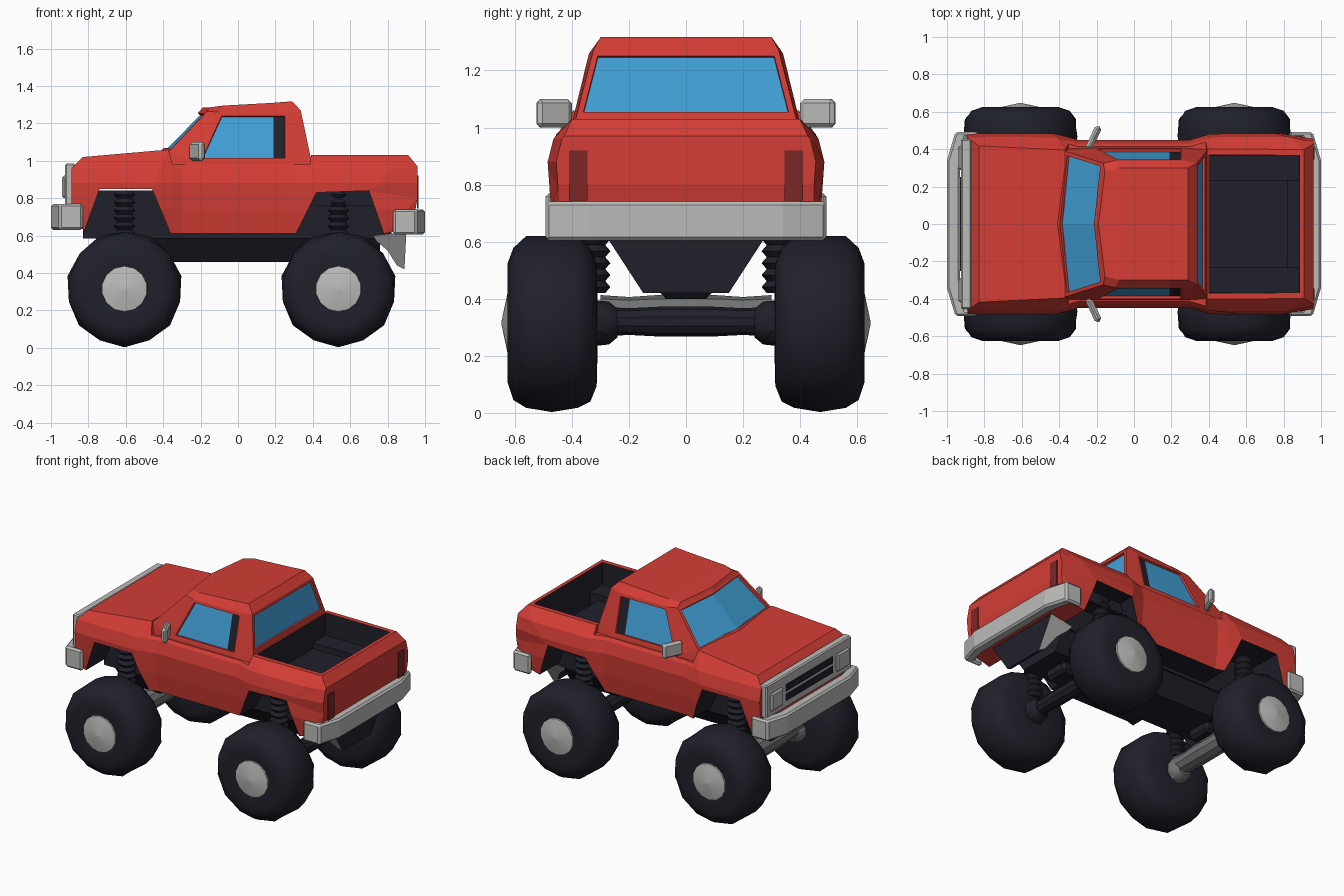
import bpy, bmesh, math
from mathutils import Vector

if "Cube" in bpy.data.objects:
    bpy.data.objects.remove(bpy.data.objects["Cube"])


def material(name, rgb):
    m = bpy.data.materials.new(name)
    m.use_nodes = True
    m.diffuse_color = (*rgb, 1)
    m.node_tree.nodes["Principled BSDF"].inputs["Base Color"].default_value = (*rgb, 1)
    return m


RED = material("red_paint", (0.66, 0.047, 0.036))
DARK = material("dark_rubber", (0.0145, 0.0145, 0.024))
BLUE = material("blue_glass", (0.052, 0.35, 0.68))
SILVER = material("light_grey_metal", (0.5, 0.5, 0.49))
STEEL = material("mid_grey_steel", (0.16, 0.17, 0.17))
LAMP = material("dark_red_lamp", (0.2, 0.02, 0.02))


def finish(name, bm, mats, smooth=None, bevel=0):
    bmesh.ops.recalc_face_normals(bm, faces=bm.faces)
    me = bpy.data.meshes.new(name)
    bm.to_mesh(me)
    bm.free()
    for m in mats:
        me.materials.append(m)
    ob = bpy.data.objects.new(name, me)
    bpy.context.collection.objects.link(ob)
    if bevel:
        mod = ob.modifiers.new("bevel", "BEVEL")
        mod.width, mod.segments = bevel, 1
    if smooth:
        bpy.ops.object.select_all(action="DESELECT")
        ob.select_set(True)
        bpy.context.view_layer.objects.active = ob
        bpy.ops.object.shade_smooth_by_angle(angle=math.radians(smooth))
    return ob


def prism(points, to3d, a, b):
    """Extrude a closed 2D outline between two offsets."""
    bm = bmesh.new()
    f = bm.faces.new([bm.verts.new(to3d(p, a)) for p in points])
    new = bmesh.ops.extrude_face_region(bm, geom=[f])["geom"]
    move = Vector(to3d((0, 0), b)) - Vector(to3d((0, 0), a))
    bmesh.ops.translate(bm, vec=move, verts=[v for v in new if isinstance(v, bmesh.types.BMVert)])
    if not f.is_valid or len([g for g in bm.faces if len(g.verts) == len(points)]) < 2:
        bm.faces.new([v for v in bm.verts][:len(points)])
    return bm


def side(p, y):
    return (p[0], y, p[1])


def plan(p, z):
    return (p[0], p[1], z)


def box(name, x, y, z, mat, bevel=0):
    pts = [(x[0], y[0]), (x[1], y[0]), (x[1], y[1]), (x[0], y[1])]
    return finish(name, prism(pts, plan, *z), [mat], bevel=bevel)


def lathe(name, profile, segs, place, mat, smooth, bump=0):
    """Revolve (offset, radius) pairs; place maps offset and circle coords to 3D."""
    bm = bmesh.new()
    rings = []
    for k, (h, r) in enumerate(profile):
        ring = []
        for i in range(segs):
            t = math.tau * i / segs
            rr = r * (1 - bump * ((i + k) % 2)) if r > 0.25 else r
            ring.append(bm.verts.new(place(h, rr * math.sin(t), -rr * math.cos(t))))
        rings.append(ring)
    for lo, hi in zip(rings, rings[1:]):
        for i in range(segs):
            j = (i + 1) % segs
            bm.faces.new((lo[i], lo[j], hi[j], hi[i]))
    bm.faces.new(rings[0])
    bm.faces.new(rings[-1])
    return finish(name, bm, [mat], smooth)


def lerp_table(table, t):
    if t <= table[0][0]:
        return table[0][1]
    for (a, u), (b, v) in zip(table, table[1:]):
        if t <= b:
            return u + (v - u) * (t - a) / (b - a)
    return table[-1][1]


# Lower body: side outline given a curved width, with a sunken cargo bed
outline = [(-.89, .66), (-.82, .63), (-.74, .85), (-.46, .85), (-.36, .61), (.31, .61),
           (.42, .83), (.70, .84), (.78, .61), (.93, .64), (.96, .80), (.96, .97),
           (.91, 1.03), (.39, 1.03), (.385, .98), (-.35, .98), (-.37, 1.06), (-.83, 1.02), (-.89, .96)]
WIDTH = [(.6, .455), (.74, .475), (.88, .485), (.96, .465), (1.03, .41)]


def half_width(x, z):
    waist = 0.035 * min(1, max(0, (0.42 - abs(x)) / 0.12))
    nose = 0.03 * min(1, max(0, (abs(x) - 0.88) / 0.08))
    return lerp_table(WIDTH, z) - waist - nose


bm = prism(outline, side, -1, 1)
bmesh.ops.triangulate(bm, faces=[f for f in bm.faces if len(f.verts) > 4])
cuts = [((0, 0, z), (0, 0, 1)) for z in (.74, .88, .96)] + [((x, 0, 0), (1, 0, 0)) for x in (-.3, .3, .88)]
for co, no in cuts[:5]:
    bmesh.ops.bisect_plane(bm, geom=bm.verts[:] + bm.edges[:] + bm.faces[:], plane_co=co, plane_no=no)
for v in bm.verts:
    v.co.y *= half_width(v.co.x, v.co.z)
bmesh.ops.recalc_face_normals(bm, faces=bm.faces)
bm.normal_update()
for f in bm.faces:
    c = f.calc_center_median()
    if abs(f.normal.y) < 0.5 and c.z < 0.86 and -0.84 < c.x < 0.82:
        f.material_index = 1
deck = max((f for f in bm.faces if f.normal.z > 0.9 and f.calc_center_median().x > 0.4),
           key=lambda f: f.calc_area())
bmesh.ops.inset_region(bm, faces=[deck], thickness=0.045)
for v in deck.verts:
    v.co.x = 0.40 if v.co.x < 0.6 else 0.885
walls = bmesh.ops.inset_region(bm, faces=[deck], thickness=0.004)["faces"]
for f in walls + [deck]:
    f.material_index = 1
for v in deck.verts:
    v.co.z = 0.76
finish("truck_body", bm, [RED, DARK])

# Cab: stacked rings of columns, with recessed glass
rows = [
    [(-.48, 0, .97), (-.44, .40, .97), (-.25, .41, .96), (.19, .41, .96), (.27, .41, .96), (.40, .40, .97)],
    [(-.41, 0, 1.055), (-.37, .39, 1.05), (-.22, .405, .995), (.19, .405, .995), (.27, .405, .995), (.385, .385, 1.035)],
    [(-.20, 0, 1.27), (-.165, .325, 1.265), (-.10, .34, 1.26), (.19, .34, 1.26), (.27, .34, 1.26), (.335, .325, 1.27)],
    [(-.19, 0, 1.285), (-.155, .28, 1.285), (-.08, .30, 1.295), (.19, .30, 1.31), (.25, .30, 1.315), (.29, .30, 1.317)]]
bm = bmesh.new()
rings = [[bm.verts.new(p) for p in row + [(x, -y, z) for x, y, z in row[:0:-1]]] for row in rows]
n = len(rings[0])
glass = []
for k, (lo, hi) in enumerate(zip(rings, rings[1:])):
    for i in range(n):
        f = bm.faces.new((lo[i], lo[(i + 1) % n], hi[(i + 1) % n], hi[i]))
        if k == 1:
            glass.append(f)
roof = rings[-1]
bm.faces.new((roof[0], roof[1], roof[-1]))
for i in range(1, 5):
    bm.faces.new((roof[i], roof[i + 1], roof[n - i - 1], roof[n - i]))
bmesh.ops.recalc_face_normals(bm, faces=bm.faces)
for group in ([0, 10], [2, 3], [7, 8], [5]):
    pane = [glass[i] for i in group]
    bmesh.ops.inset_region(bm, faces=pane, thickness=0.02, use_even_offset=True)
    bmesh.ops.inset_region(bm, faces=pane, thickness=0.002, depth=-0.016)
    for f in pane:
        f.material_index = 2 if group[0] in (2, 7) and f.calc_center_median().x > 0.19 else 1
finish("cab", bm, [RED, BLUE, DARK])

# Inner wheel wells and floor, bed wheel boxes, chassis
box("inner_wells", (-.83, .82), (-.25, .25), (.585, .84), DARK)
for s in (-1, 1):
    box("bed_wheel_box", (.40, .885), sorted((s * .23, s * .365)), (.77, .88), DARK)
frame = prism([(-.15, .46), (.15, .46), (.25, .6), (-.25, .6)], lambda p, x: (x, p[0], p[1]), -.76, .76)
finish("chassis", frame, [DARK])

# Rear tank with grey sloping sides
bm = prism([(.72, .6), (.74, .57), (.80, .52), (.85, .44), (.89, .42), (.90, .62)], side, -1, 1)
for v in bm.verts:
    v.co.y *= 0.15 + max(0, v.co.z - 0.42) * 0.65
bmesh.ops.recalc_face_normals(bm, faces=bm.faces)
bm.normal_update()
for f in bm.faces:
    f.material_index = int(abs(f.normal.y) > 0.4)
finish("rear_tank", bm, [DARK, SILVER])

# Bumpers wrapping both ends
half = [(.83, .46), (.83, .492), (.955, .492), (1.0, .34)]
inner = [(.93, .33), (.90, .46)]
for name, s, z in (("front_bumper", -1, (.63, .77)), ("rear_bumper", 1, (.605, .74))):
    loop = half + [(x, -y) for x, y in half[::-1]] + [(x, -y) for x, y in inner[::-1]] + inner
    finish(name, prism([(s * x, y) for x, y in loop], plan, *z), [SILVER], bevel=0.012)

# Grille, headlights and tail lamps
box("grille", (-.925, -.87), (-.455, .455), (.76, .985), SILVER, 0.008)
for z in (.81, .875):
    box("grille_slot", (-.93, -.92), (-.25, .25), (z, z + .045), DARK)
for s in (-1, 1):
    box("headlight", (-.94, -.91), sorted((s * .29, s * .42)), (.80, .92), SILVER, 0.01)
    box("tail_lamp", (.957, .965), sorted((s * .345, s * .41)), (.745, .92), LAMP)

# Door mirrors
for s in (-1, 1):
    loop = [(-.265, s * .40), (-.225, s * .40), (-.17, s * .515), (-.205, s * .53)]
    finish("door_mirror", prism(loop, plan, 1.0, 1.1), [SILVER], bevel=0.014)

# Tyres, hubs, springs and axles
tyre = [(.31, .10), (.313, .22), (.335, .275), (.38, .305), (.47, .312), (.56, .305),
        (.605, .27), (.625, .21), (.612, .13)]
hub = [(.59, .125), (.622, .122), (.647, .004)]
coil = [(.42 + .021 * i, .06 if i % 2 else .042) for i in range(21)]
for end, x in (("front", -.607), ("rear", .537)):
    for s in (-1, 1):
        def across(h, u, v, x=x, s=s):
            return (x + u, s * h, .315 + v)
        lathe(end + "_tyre", tyre, 14, across, DARK, 35, 0.025)
        lathe(end + "_hub", hub, 14, across, SILVER, 30)
        lathe(end + "_spring", coil, 10, lambda h, u, v, x=x, s=s: (x + u, s * .325 + v, h), DARK, 35)
        lathe(end + "_axle_flange", [(.24, .05), (.27, .075), (.315, .08)], 10, across, STEEL if end == "front" else DARK, 35)
    r, cz, mat = (.068, .345, STEEL) if end == "front" else (.052, .32, DARK)
    lathe(end + "_axle", [(-.3, r), (-.2, r * .9), (-.1, r), (.1, r), (.2, r * .9), (.3, r)], 10,
          lambda h, u, v, x=x, cz=cz: (x + u, h, cz + v), mat, 35)
    box(end + "_gearbox", (x - .1, x + .1), (-.09, .09), (.40, .50), DARK, 0.02)
